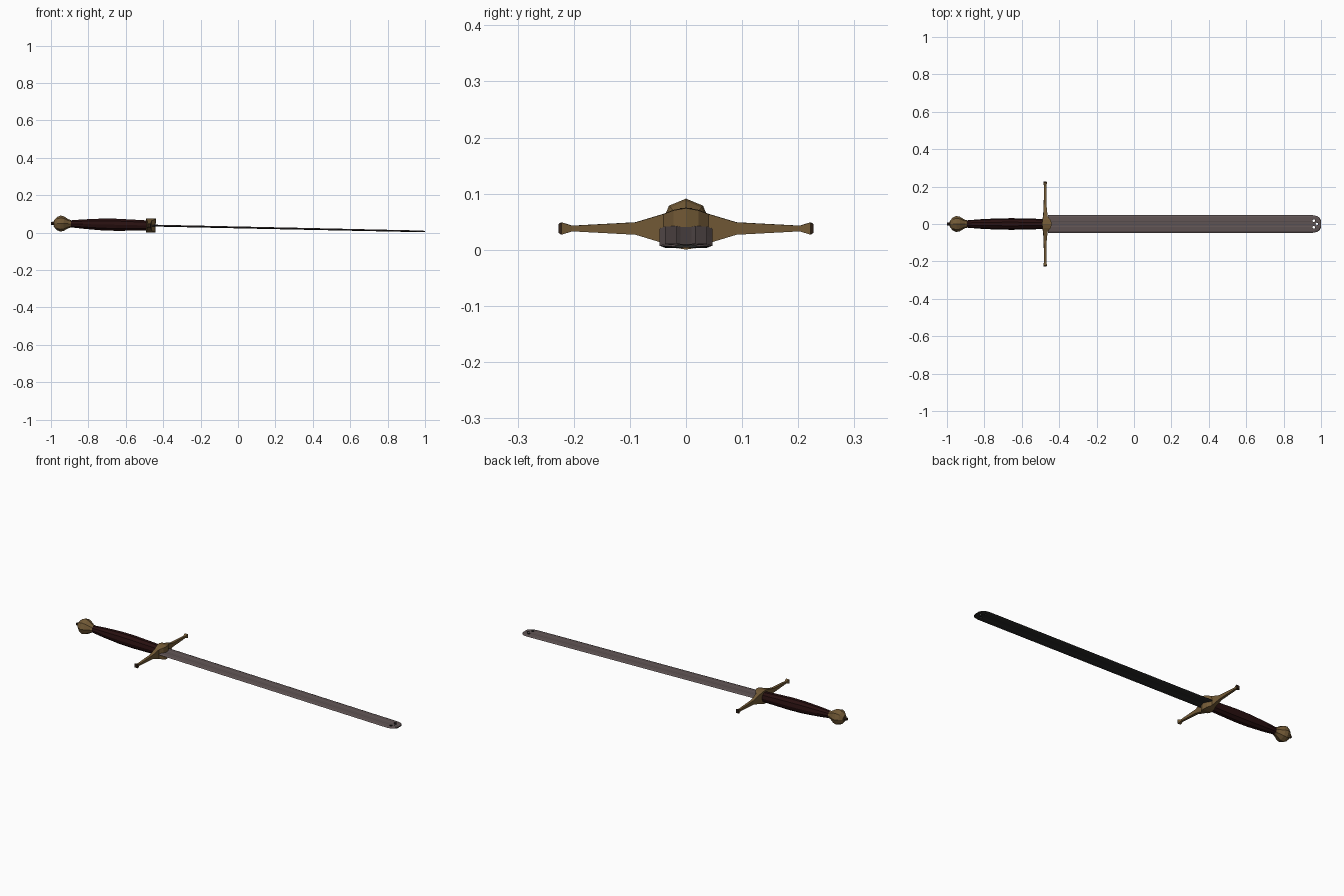
import bpy, bmesh, math
from mathutils import Matrix, Vector

if "Cube" in bpy.data.objects:
    bpy.data.objects.remove(bpy.data.objects["Cube"])

def material(name, rgb):
    m = bpy.data.materials.new(name)
    m.diffuse_color = (*rgb, 1)
    m.use_nodes = True
    m.node_tree.nodes["Principled BSDF"].inputs["Base Color"].default_value = m.diffuse_color
    return m

BRONZE = material("bronze", (0.17, 0.102, 0.037))
DARK_BRONZE = material("dark_bronze", (0.035, 0.018, 0.01))
LEATHER = material("dark_red_leather", (0.021, 0.005, 0.005))
STEEL = material("steel", (0.115, 0.088, 0.088))
DARK_STEEL = material("dark_steel", (0.022, 0.022, 0.021))

# The whole sword rests tilted: guard bottom and blade tip near the ground
TILT = Matrix.Translation((-0.475, 0, 0.038)) @ Matrix.Rotation(0.0215, 4, 'Y') @ Matrix.Translation((0.475, 0, 0))

def loft(name, rings, mats):
    """Skin a list of equal-length point rings and cap both ends."""
    bm = bmesh.new()
    vs = [[bm.verts.new(p) for p in r] for r in rings]
    n = len(vs[0])
    for a, b in zip(vs, vs[1:]):
        for i in range(n):
            j = (i + 1) % n
            bm.faces.new((a[i], a[j], b[j], b[i]))
    bm.faces.new(vs[0])
    bm.faces.new(vs[-1])
    bmesh.ops.recalc_face_normals(bm, faces=bm.faces)
    me = bpy.data.meshes.new(name)
    bm.to_mesh(me)
    bm.free()
    for m in mats:
        me.materials.append(m)
    ob = bpy.data.objects.new(name, me)
    bpy.context.collection.objects.link(ob)
    return ob

def lathe(name, profile, mats, n=8):
    """Faceted body along x from (x, radius in y, radius in z)."""
    t = [2 * math.pi * i / n for i in range(n)]
    return loft(name, [[(x, ry * math.cos(a), rz * math.sin(a)) for a in t]
                       for x, ry, rz in profile], mats)

parts = []

# Pommel with small end nub
pommel = lathe("pommel", [(-0.985, .017, .017), (-0.968, .035, .035), (-0.950, .043, .043),
                          (-0.932, .039, .039), (-0.905, .023, .023), (-0.893, .020, .020)], [BRONZE])
nub = lathe("pommel_nub", [(-1.0, .007, .007), (-0.992, .009, .009), (-0.98, .010, .010)], [DARK_BRONZE])

# Grip
grip = lathe("grip", [(-0.90, .019, .019), (-0.83, .025, .026), (-0.73, .030, .033), (-0.65, .031, .034),
                      (-0.56, .029, .031), (-0.48, .027, .028)], [LEATHER], 10)
parts += [pommel, nub, grip]

# Crossguard: rectangular sections along y (y, centre x, half x, half z)
half = [(.227, -.475, .007, .008), (.222, -.475, .010, .011), (.203, -.475, .006, .005),
        (.090, -.475, .008, .011), (.040, -.474, .012, .026), (.022, -.468, .022, .033)]
sections = [(-y, x, a, b) for y, x, a, b in half] + [(0, -.466, .026, .037)] + half[::-1]
guard = loft("crossguard", [[(x - a, y, -b), (x + a, y, -b), (x + a, y, b), (x - a, y, b)]
                            for y, x, a, b in sections], [BRONZE, DARK_BRONZE])
for f in guard.data.polygons:          # dark outer ends
    f.material_index = int(abs(f.center.y) > .223)
parts.append(guard)

# Blade: flat section with shallow fuller, rounded tip
sec = [(1, 0), (.8, .8), (.35, 1), (.2, .7), (-.2, .7), (-.35, 1), (-.8, .8), (-1, 0),
       (-.8, -.8), (-.35, -1), (-.2, -.7), (.2, -.7), (.35, -1), (.8, -.8)]
blade = loft("blade", [[(x, w * u, h * v) for u, v in sec] for x, w, h in
                       [(-.46, .047, .005), (.30, .047, .005), (.955, .047, .0045), (.978, .043, .004),
                        (.992, .034, .0035), (1.0, .020, .003)]], [STEEL, DARK_STEEL])

# Three holes through the tip
bm = bmesh.new()
for x, y in [(.962, .018), (.962, -.018), (.978, 0)]:
    bmesh.ops.create_cone(bm, cap_ends=True, segments=8, radius1=.0075, radius2=.0075, depth=.05,
                          matrix=Matrix.Translation((x, y, 0)))
me = bpy.data.meshes.new("hole_cutter")
bm.to_mesh(me)
bm.free()
cutter = bpy.data.objects.new("hole_cutter", me)
cutter.hide_render = True
bpy.context.collection.objects.link(cutter)
mod = blade.modifiers.new("holes", 'BOOLEAN')
mod.operation = 'DIFFERENCE'
mod.solver = 'EXACT'
mod.object = cutter
bpy.context.view_layer.objects.active = blade
bpy.ops.object.modifier_apply(modifier="holes")
bpy.data.objects.remove(cutter)
for f in blade.data.polygons:          # light upper side, dark underside and hole walls
    f.material_index = int(f.normal.z < .3)
parts.append(blade)

for ob in parts:
    ob.data.transform(TILT)
